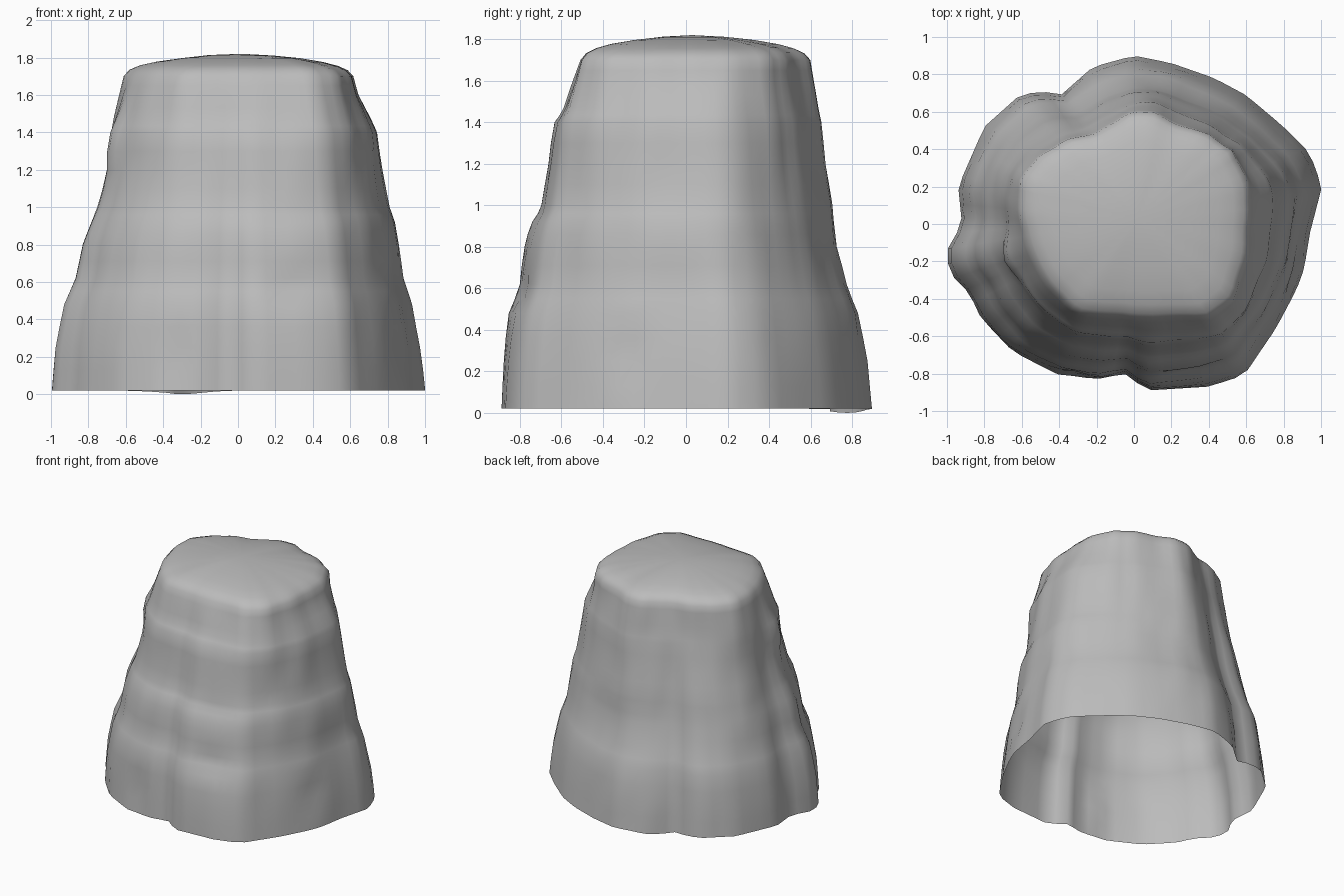
import bpy, bmesh, math
from mathutils import Vector, noise

if "Cube" in bpy.data.objects:
    bpy.data.objects.remove(bpy.data.objects["Cube"])

SEGMENTS = 80
CENTRE = Vector((0.02, 0.03))

# Outline of the foot and of the plateau edge, counter-clockwise from +x
FOOT = [(1.005, .2), (.94, .38), (.79, .53), (.6, .69), (.43, .78), (.2, .86), (0, .9),
        (-.22, .84), (-.39, .69), (-.5, .71), (-.61, .69), (-.8, .52), (-.94, .2),
        (-.92, 0), (-1, -.14), (-.99, -.26), (-.88, -.37), (-.82, -.5), (-.65, -.68),
        (-.4, -.81), (-.2, -.83), (-.05, -.8), (.07, -.89), (.4, -.87), (.59, -.81),
        (.76, -.56), (.87, -.35), (.91, -.24), (.94, -.05)]
RIM = [(.61, .2), (.53, .4), (.4, .49), (.25, .53), (.1, .6), (0, .6), (-.2, .49),
       (-.38, .47), (-.52, .39), (-.61, .25), (-.6, .05), (-.55, -.1), (-.5, -.22),
       (-.43, -.34), (-.3, -.46), (0, -.49), (.4, -.5), (.54, -.39), (.59, -.2), (.61, 0)]

# Rock layers: height, then spread (1 = foot, 0 = rim) on right, back, left, front
LAYERS = [(.02, 1, 1, 1, 1), (.25, .93, .92, .95, .98), (.48, .82, .8, .84, .93),
          (.62, .71, .6, .70, .79), (.8, .67, .42, .6, .74), (.92, .62, .38, .49, .67),
          (1.0, .54, .36, .43, .53), (1.2, .45, .24, .30, .43), (1.4, .36, .16, .24, .38),
          (1.47, .27, .11, .21, .25), (1.6, .09, .05, .12, .14), (1.7, .02, 0, .04, .04)]


def radius(outline, a):
    """Distance from the centre to a closed outline in direction a."""
    d = Vector((math.cos(a), math.sin(a)))
    best = 0
    for p, q in zip(outline, outline[1:] + outline[:1]):
        p, q = Vector(p) - CENTRE, Vector(q) - CENTRE
        e = q - p
        den = d.x * e.y - d.y * e.x
        if abs(den) > 1e-9:
            r = (p.x * e.y - p.y * e.x) / den
            s = (p.x * d.y - p.y * d.x) / den
            if r > 0 and -1e-6 <= s <= 1 + 1e-6:
                best = max(best, r)
    return best


def spread(z, a):
    """Blend the layer table by height and by direction."""
    i = max(k for k in range(len(LAYERS) - 1) if LAYERS[k][0] <= z + 1e-6)
    lo, hi = LAYERS[i], LAYERS[i + 1]
    t = (z - lo[0]) / (hi[0] - lo[0])
    side = (a / (math.pi / 2)) % 4
    k, u = int(side), side % 1
    row = [l + (h - l) * t for l, h in zip(lo[1:], hi[1:])]
    return row[k] * (1 - u) + row[(k + 1) % 4] * u


def bump(a, z, a0, z0, wa, wz):
    """Soft local swelling around direction a0 (degrees) and height z0."""
    da = (math.degrees(a) - a0 + 180) % 360 - 180
    return math.exp(-(da / wa) ** 2 - ((z - z0) / wz) ** 2)


def cliff_point(a, z):
    foot, rim = radius(FOOT, a), radius(RIM, a)
    # ledges wander up and down around the rock
    wander = .04 * noise.noise((math.cos(a) * 1.5, math.sin(a) * 1.5, 3))
    zz = min(1.7, max(.02, z + wander * math.sin(math.pi * (z - .02) / 1.68)))
    r = rim + (foot - rim) * spread(zz, a)
    fade = min(1, (z - .02) / .2)
    r += .01 * fade * noise.noise((math.cos(a) * 5, math.sin(a) * 5, z * 3))
    r += .04 * bump(a, z, 199, 1.33, 8, .15)       # knob on the left
    r -= .03 * bump(a, z, 289, .58, 8, .05)        # hollow on the front
    r -= .03 * bump(a, z, 340, .3, 6, .12)         # hollow on the right
    r -= .03 * bump(a, z, 247, .22, 5, .15)        # cleft low on the front
    r -= .04 * bump(a, z, 42, 1.1, 22, .6)         # worn back right corner
    r -= .05 * bump(a, z, 142, 1.5, 20, .45)       # worn back left corner
    r -= .03 * bump(a, z, 315, 1.0, 20, .6)        # worn front right corner
    return (CENTRE.x + r * math.cos(a), CENTRE.y + r * math.sin(a), z)


bm = bmesh.new()
angles = [2 * math.pi * i / SEGMENTS for i in range(SEGMENTS)]

# Cliff walls
heights = [.02, .13, .25, .36, .48, .55, .62, .71, .8, .86, .92, .96, 1.0, 1.1, 1.2,
           1.3, 1.4, 1.435, 1.47, 1.53, 1.6, 1.65, 1.7]
rings = [[bm.verts.new(cliff_point(a, z)) for a in angles] for z in heights]
edge = rings[-1]

# Foot dips slightly at the back left
for a, v in zip(angles, rings[0]):
    v.co.z -= .02 * bump(a, 0, 113, 0, 12, 1)

# Rounded shoulder and gently domed plateau
for scale, z in [(.95, 1.733), (.86, 1.757), (.73, 1.777), (.52, 1.797), (.28, 1.812)]:
    ring = []
    for v in edge:
        x, y = CENTRE.x + (v.co.x - CENTRE.x) * scale, CENTRE.y + (v.co.y - CENTRE.y) * scale
        ring.append(bm.verts.new((x, y, z + .006 * noise.noise((x * 3, y * 3, 1)))))
    rings.append(ring)

for low, high in zip(rings, rings[1:]):
    for i in range(SEGMENTS):
        j = (i + 1) % SEGMENTS
        bm.faces.new((low[i], low[j], high[j], high[i]))
peak = bm.verts.new((CENTRE.x, CENTRE.y, 1.82))
for i in range(SEGMENTS):
    bm.faces.new((rings[-1][i], rings[-1][(i + 1) % SEGMENTS], peak))

mesh = bpy.data.meshes.new("rock_butte")
bm.to_mesh(mesh)
bm.free()
rock = bpy.data.objects.new("rock_butte", mesh)
bpy.context.collection.objects.link(rock)

# Plain stone colour
stone = bpy.data.materials.new("stone_grey")
stone.diffuse_color = (.5, .5, .5, 1)
stone.use_nodes = True
stone.node_tree.nodes["Principled BSDF"].inputs["Base Color"].default_value = stone.diffuse_color
mesh.materials.append(stone)

bpy.context.view_layer.objects.active = rock
rock.select_set(True)
bpy.ops.object.shade_smooth_by_angle(angle=math.radians(60))
